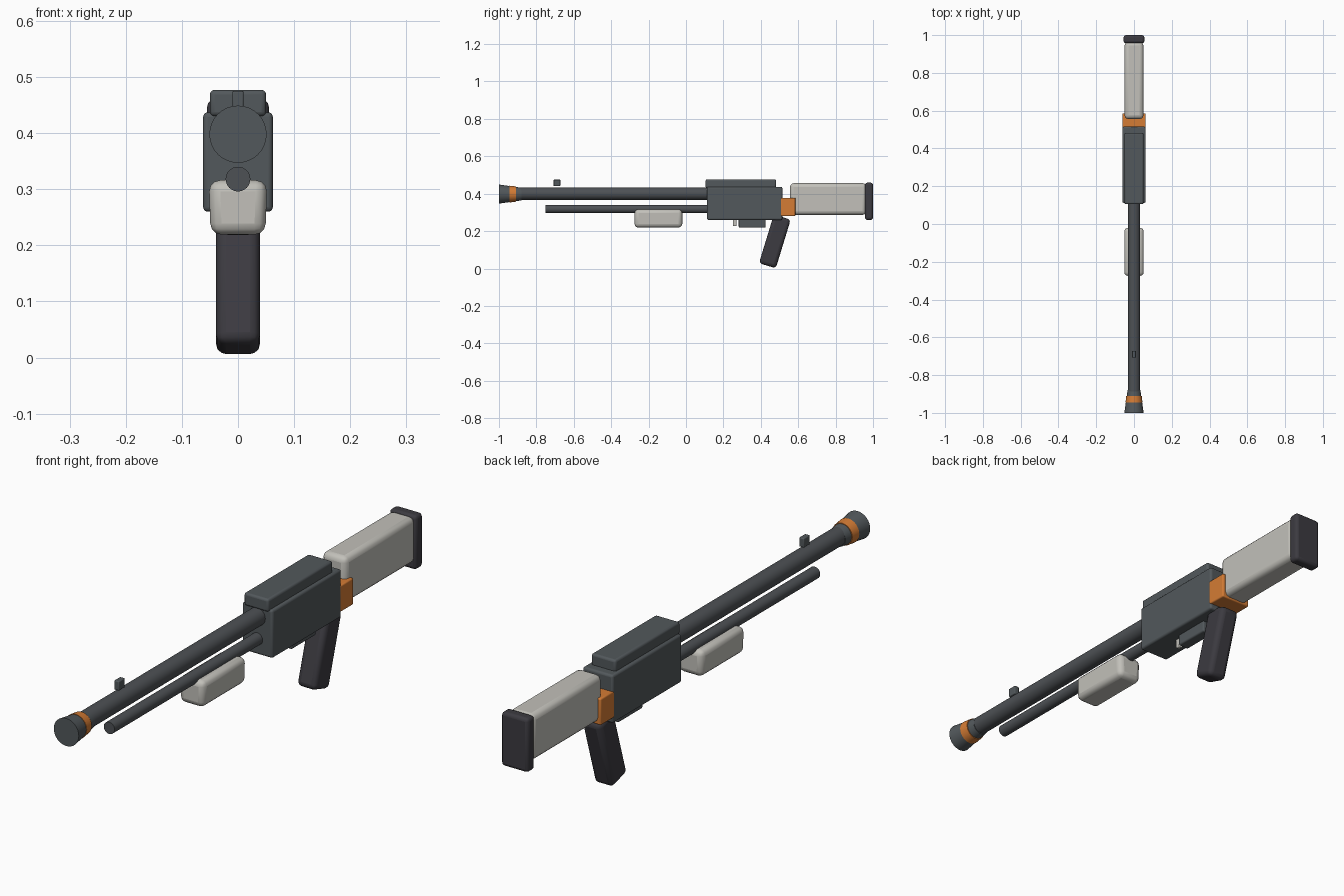
import bpy, math
from mathutils import Matrix

if "Cube" in bpy.data.objects:
    bpy.data.objects.remove(bpy.data.objects["Cube"])


def material(name, rgb):
    m = bpy.data.materials.new(name)
    m.diffuse_color = (*rgb, 1)
    m.use_nodes = True
    m.node_tree.nodes["Principled BSDF"].inputs["Base Color"].default_value = m.diffuse_color
    return m


STEEL = material("receiver grey", (0.085, 0.098, 0.106))
BARREL = material("barrel grey", (0.075, 0.082, 0.09))
LIGHT = material("light grey", (0.54, 0.53, 0.49))
DARK = material("dark grip", (0.045, 0.043, 0.052))
ORANGE = material("orange", (0.66, 0.2, 0.035))


def finish(obj, name, mat, angle=35):
    obj.name = name
    obj.data.materials.append(mat)
    bpy.ops.object.shade_smooth_by_angle(angle=math.radians(angle))
    return obj


def box(name, mat, half_x, y, z, bevel=0.006, tilt=0, taper=1):
    """Bevelled box centred on x = 0; taper scales the bottom width."""
    bpy.ops.mesh.primitive_cube_add(size=1)
    obj = bpy.context.object
    size = (2 * half_x, y[1] - y[0], z[1] - z[0])
    for v in obj.data.vertices:
        k = taper if v.co.z < 0 else 1
        v.co = (v.co.x * size[0] * k, v.co.y * size[1], v.co.z * size[2])
    obj.location = (0, sum(y) / 2, sum(z) / 2)
    obj.rotation_euler.x = tilt
    mod = obj.modifiers.new("bevel", 'BEVEL')
    mod.width, mod.segments = bevel, 3
    return finish(obj, name, mat)


def tube(name, mat, y, z, r_front, r_back=None):
    """Cylinder or cone along y."""
    bpy.ops.mesh.primitive_cone_add(vertices=32, radius1=r_front,
                                    radius2=r_front if r_back is None else r_back,
                                    depth=y[1] - y[0])
    obj = bpy.context.object
    obj.data.transform(Matrix.Rotation(-math.pi / 2, 4, 'X'))
    obj.location = (0, sum(y) / 2, z)
    return finish(obj, name, mat)


# Barrel group
tube("barrel", BARREL, (-0.90, 0.13), 0.40, 0.033)
tube("muzzle", STEEL, (-1.0, -0.88), 0.398, 0.051, 0.034)
tube("muzzle_ring", ORANGE, (-0.945, -0.91), 0.398, 0.045, 0.041)
tube("magazine_tube", BARREL, (-0.75, 0.13), 0.318, 0.022)
box("front_sight", STEEL, 0.01, (-0.708, -0.672), (0.441, 0.475), 0.003)
box("pump_grip", LIGHT, 0.052, (-0.275, -0.02), (0.219, 0.316), 0.02, taper=0.94)

# Receiver group
box("receiver", STEEL, 0.062, (0.112, 0.515), (0.26, 0.437), 0.008)
box("top_cover", STEEL, 0.05, (0.105, 0.482), (0.43, 0.477), 0.008)
box("trigger_guard", STEEL, 0.022, (0.282, 0.425), (0.218, 0.27), 0.006)
box("trigger", LIGHT, 0.008, (0.25, 0.27), (0.226, 0.27), 0.003)

# Grip, leaning back toward the stock
box("pistol_grip", DARK, 0.039, (0.428, 0.522), (0.009, 0.281), 0.018,
    tilt=-math.radians(17))

# Stock group
box("stock_collar", ORANGE, 0.062, (0.505, 0.585), (0.28, 0.378), 0.005)
box("stock", LIGHT, 0.05, (0.556, 0.965), (0.287, 0.456), 0.02)
box("butt_pad", DARK, 0.055, (0.957, 1.0), (0.26, 0.459), 0.012)
